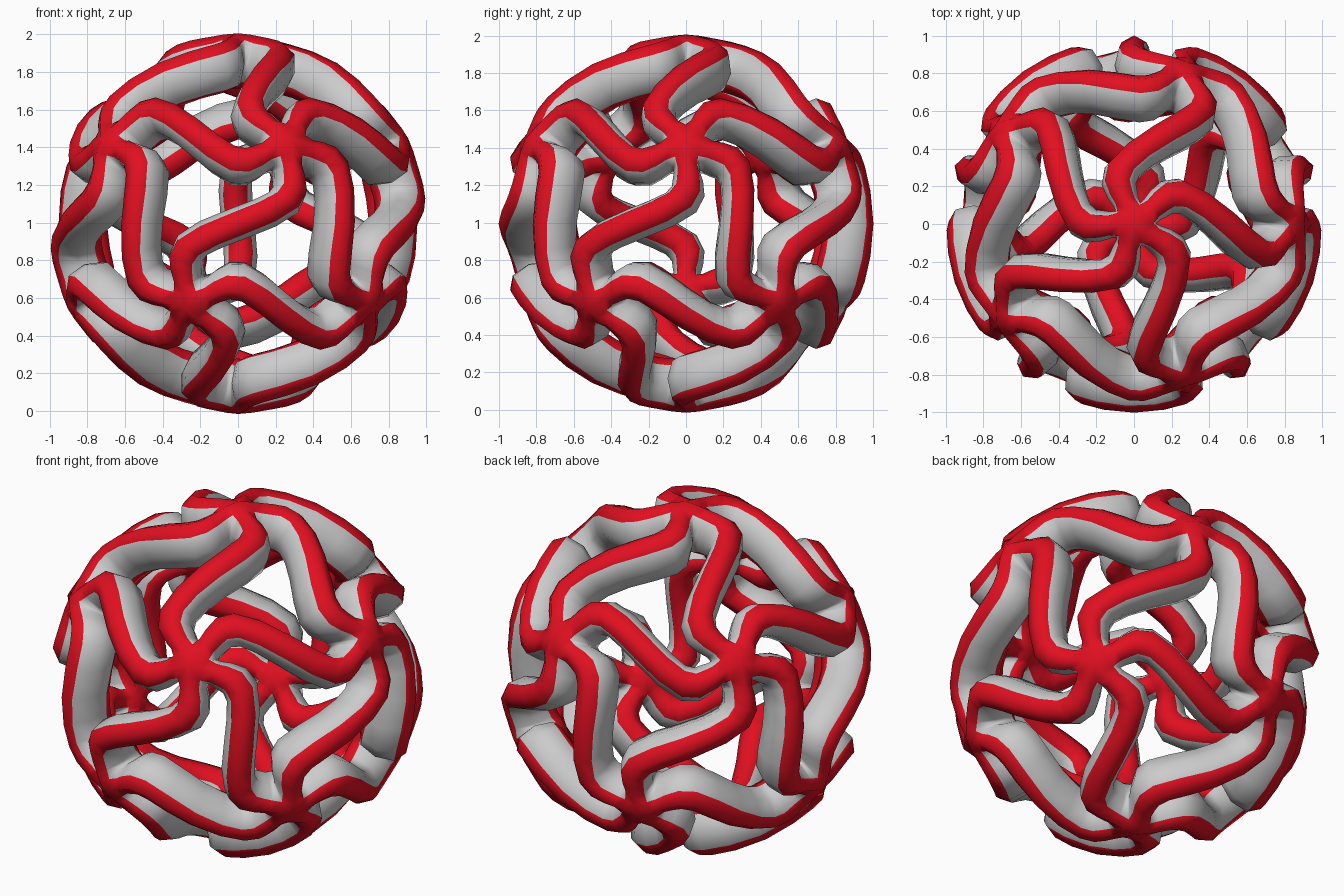
import bpy, bmesh, math
from mathutils import Matrix

if "Cube" in bpy.data.objects:
    bpy.data.objects.remove(bpy.data.objects["Cube"])

R, WIDTH, DEPTH = 1.02, 0.185, 0.30

def material(name, color):
    m = bpy.data.materials.new(name)
    m.diffuse_color = color
    m.use_nodes = True
    m.node_tree.nodes["Principled BSDF"].inputs["Base Color"].default_value = m.diffuse_color
    return m


def toward(a, b):
    return (b - a * a.dot(b)).normalized()


# Icosahedron supplies the twelve star hubs and thirty curved struts
ico = bmesh.new()
bmesh.ops.create_icosphere(ico, subdivisions=1, radius=1)
hubs = [v.co.normalized() for v in ico.verts]
edges = [(e.verts[0].index, e.verts[1].index) for e in ico.edges]
ico.free()

bm = bmesh.new()
hub_points = []

# Five-sided hubs
for i, a in enumerate(hubs):
    j = next(q if p == i else p for p, q in edges if i in (p, q))
    d = toward(a, hubs[j])
    ring = []
    for k in range(5):
        p = a + Matrix.Rotation(math.radians(72 * k), 3, a) @ d * 0.105
        ring.append(bm.verts.new(p.normalized() * R))
    hub_points.append(ring)
    bm.faces.new(ring)


def hub_side(i, j):
    """The hub side where the strut towards hub j starts."""
    a = hubs[i]
    d = toward(a, hubs[j])
    ring = hub_points[i]
    k = max(range(5), key=lambda n: toward(a, ring[n].co.normalized()).dot(d))
    return ring[k], ring[(k + 1) % 5]


# Z-shaped struts, each bent twice and symmetric about its middle
for i, j in edges:
    a, b = hubs[i], hubs[j]
    m = (a + b).normalized()
    e = (a - b).normalized()
    s = e.cross(m)
    bend = e * 0.285 + s * 0.213
    up = m * math.sqrt(1 - bend.length_squared)
    c0, c1 = up + bend, up - bend
    path = [a, a.lerp(c0, 0.55).normalized(), c0, m, c1, b.lerp(c1, 0.55).normalized(), b]
    lift = [1, 1, 1.015, 1.025, 1.015, 1, 1]
    rows = [hub_side(i, j)]
    for k in range(1, 6):
        p = path[k]
        t0 = (p - path[k - 1]).normalized()
        t1 = (path[k + 1] - p).normalized()
        t = (t0 + t1).normalized()
        side = t.cross(p).normalized()
        w = WIDTH / 2 / max(0.5, t.dot(t1))
        rows.append([bm.verts.new((p + side * w * f).normalized() * R * lift[k])
                     for f in (1, -1)])
    rows.append(hub_side(j, i))
    # Match the order of each hub side to the strut's own right and left
    for n, near in ((0, 1), (6, 5)):
        r, q = rows[n], rows[near]
        straight = (r[0].co - q[0].co).length + (r[1].co - q[1].co).length
        crossed = (r[1].co - q[0].co).length + (r[0].co - q[1].co).length
        if crossed < straight:
            rows[n] = r[::-1]
    for r, q in zip(rows, rows[1:]):
        bm.faces.new((r[0], q[0], q[1], r[1]))

# Faces point outwards
for f in bm.faces:
    f.normal_update()
    if f.normal.dot(f.calc_center_median()) < 0:
        f.normal_flip()
    f.smooth = True

mesh = bpy.data.meshes.new("swirl_ball")
bm.to_mesh(mesh)
bm.free()
ball = bpy.data.objects.new("swirl_ball", mesh)
bpy.context.collection.objects.link(ball)
ball.location.z = 0.995
mesh.materials.append(material("red", (0.75, 0.005, 0.015, 1)))
mesh.materials.append(material("grey", (0.6, 0.6, 0.6, 1)))

# Shell thickness with grey side walls, then rounding
solid = ball.modifiers.new("thickness", 'SOLIDIFY')
solid.thickness = DEPTH
solid.offset = -1
solid.material_offset_rim = 1
sub = ball.modifiers.new("rounding", 'SUBSURF')
sub.levels = sub.render_levels = 1
